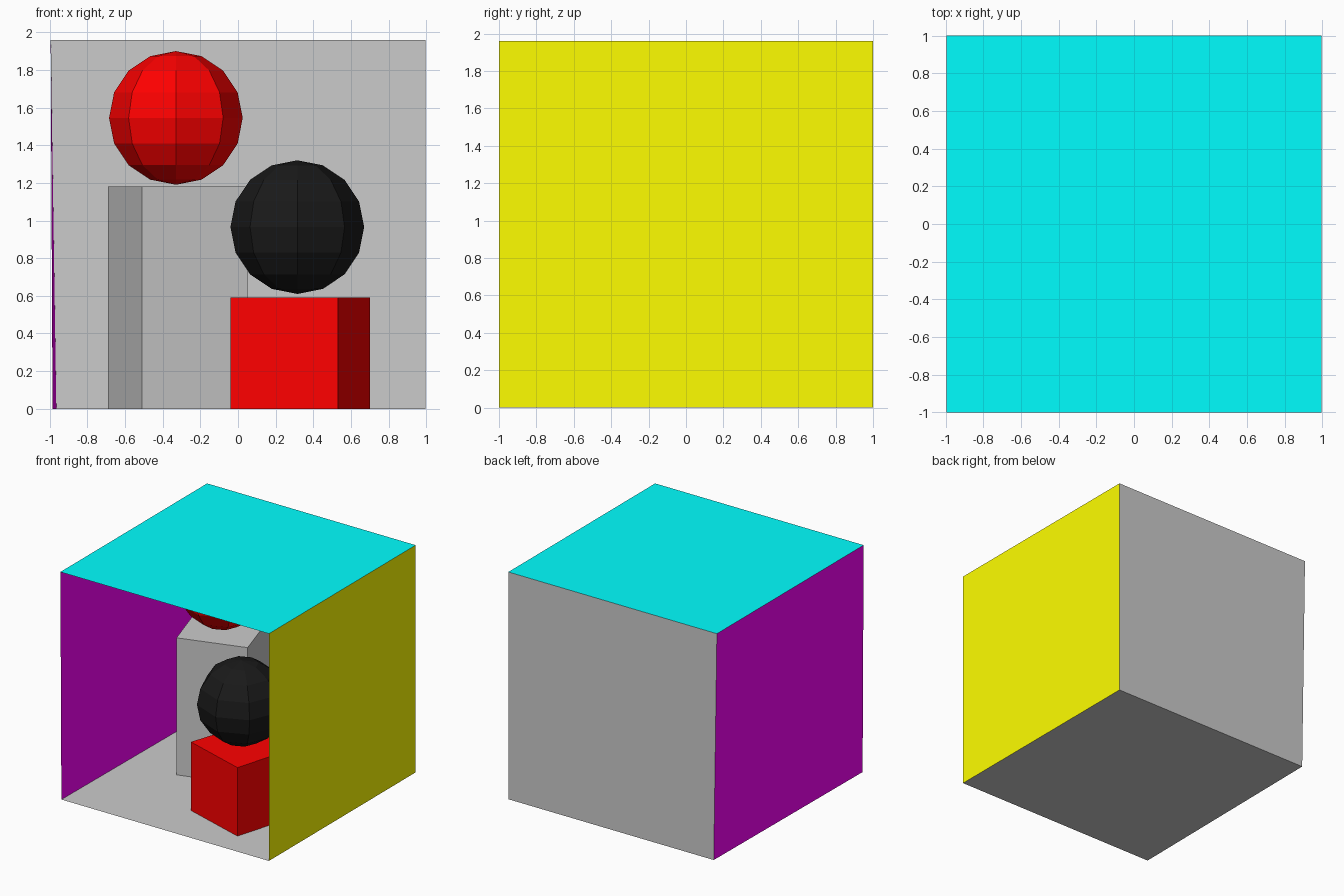
import bpy
import bmesh
from mathutils import Vector

if "Cube" in bpy.data.objects:
    bpy.data.objects.remove(bpy.data.objects["Cube"])

# Shared materials
def material(name, rgb):
    mat = bpy.data.materials.new(name)
    mat.diffuse_color = (*rgb, 1)
    mat.use_nodes = True
    mat.node_tree.nodes["Principled BSDF"].inputs["Base Color"].default_value = mat.diffuse_color
    return mat

RED = material("red", (1, 0, 0))
BLACK = material("black", (0.01, 0.01, 0.01))
YELLOW = material("yellow", (1, 1, 0))
MAGENTA = material("magenta", (1, 0, 1))
CYAN = material("cyan", (0, 1, 1))

def finish(name, bm, mat=None):
    mesh = bpy.data.meshes.new(name)
    bm.to_mesh(mesh)
    bm.free()
    obj = bpy.data.objects.new(name, mesh)
    bpy.context.collection.objects.link(obj)
    if mat:
        mesh.materials.append(mat)
    return obj

def panel(name, corners, mat=None):
    bm = bmesh.new()
    bm.faces.new([bm.verts.new(c) for c in corners])
    finish(name, bm, mat)

def block(name, outline, height, mat=None):
    bm = bmesh.new()
    base = bm.faces.new([bm.verts.new((x, y, 0)) for x, y in outline])
    top = bmesh.ops.extrude_face_region(bm, geom=[base], use_keep_orig=True)
    verts = [g for g in top["geom"] if isinstance(g, bmesh.types.BMVert)]
    bmesh.ops.translate(bm, verts=verts, vec=(0, 0, height))
    bmesh.ops.recalc_face_normals(bm, faces=bm.faces)
    finish(name, bm, mat)

def ball(name, centre, mat):
    bm = bmesh.new()
    bmesh.ops.create_uvsphere(bm, u_segments=8, v_segments=8, radius=0.355)
    bmesh.ops.translate(bm, verts=bm.verts, vec=Vector(centre))
    finish(name, bm, mat)

# Room corners: the left wall leans slightly, the front is open
H, R = 1.96, 0.995
FL, FR = (-0.985, -1, 0), (R, -1, 0)
BL, BR = (-0.965, 1, 0), (R, 1, 0)
TFL, TFR = (-0.995, -1, H), (R, -1, H)
TBL, TBR = (-0.995, 1, H), (R, 1, H)

panel("floor", [FL, FR, BR, BL])
panel("ceiling", [TFL, TBL, TBR, TFR], CYAN)
panel("back_wall", [BL, BR, TBR, TBL])
panel("left_wall", [FL, BL, TBL, TFL], MAGENTA)
panel("right_wall", [FR, TFR, TBR, BR], YELLOW)

# Turned blocks standing on the floor
block("tall_block", [(-0.51, -0.11), (0.05, 0.06), (-0.13, 0.635), (-0.69, 0.46)], 1.182)
block("short_block", [(0.53, -0.765), (0.70, -0.19), (0.14, -0.025), (-0.04, -0.585)], 0.591, RED)

# Faceted balls resting above the blocks
ball("red_ball", (-0.33, 0.26, 1.545), RED)
ball("black_ball", (0.315, -0.40, 0.965), BLACK)
